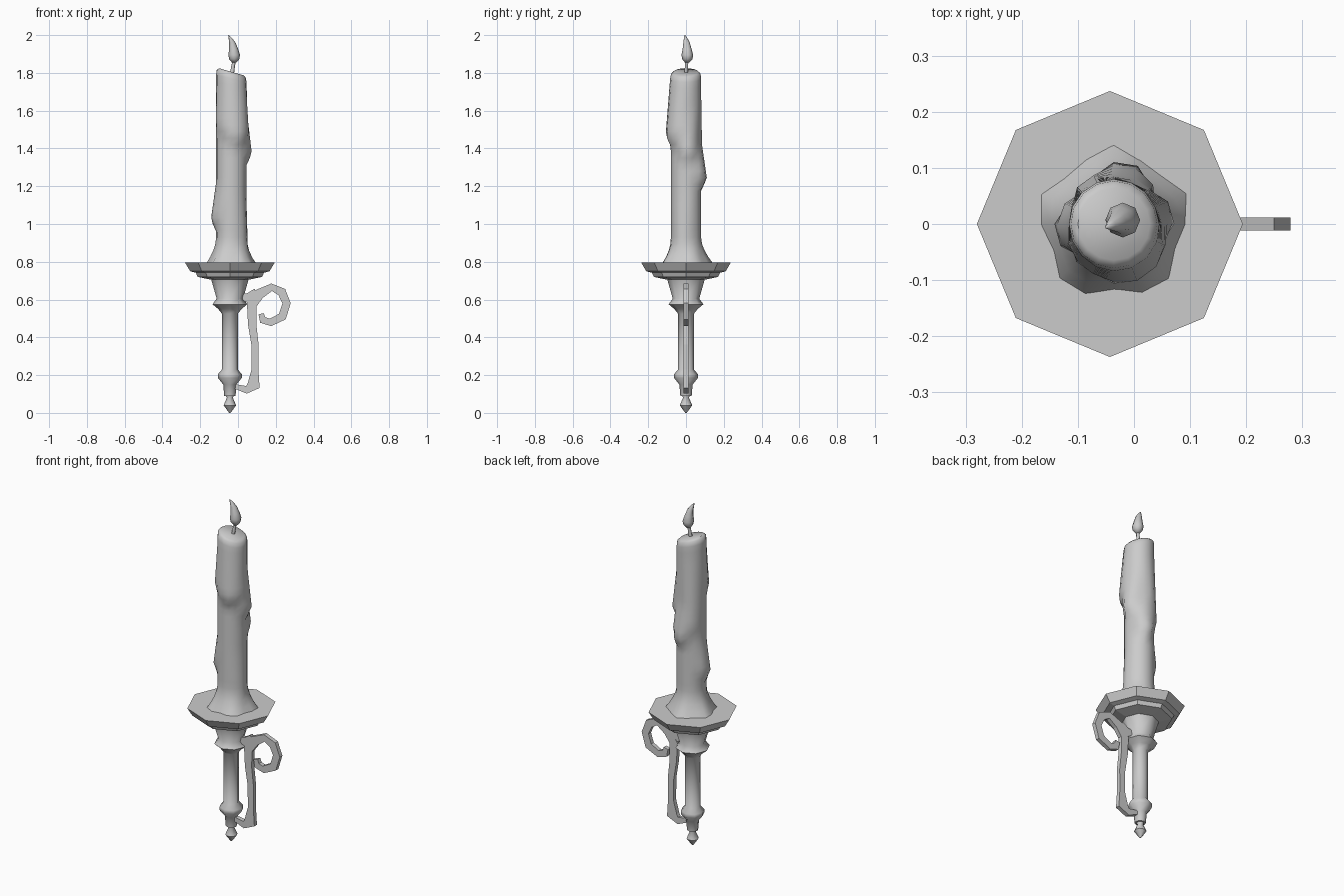
import bpy, bmesh, math
from mathutils import Vector

if "Cube" in bpy.data.objects:
    bpy.data.objects.remove(bpy.data.objects["Cube"])

AXIS = -0.043

grey = bpy.data.materials.new("plain_grey")
grey.use_nodes = True
colour = (0.6, 0.6, 0.6, 1)
grey.diffuse_color = colour
grey.node_tree.nodes["Principled BSDF"].inputs["Base Color"].default_value = colour


def finish(name, bm, angle=None):
    bmesh.ops.recalc_face_normals(bm, faces=bm.faces)
    mesh = bpy.data.meshes.new(name)
    bm.to_mesh(mesh)
    bm.free()
    mesh.materials.append(grey)
    obj = bpy.data.objects.new(name, mesh)
    bpy.context.collection.objects.link(obj)
    if angle:
        bpy.ops.object.select_all(action="DESELECT")
        obj.select_set(True)
        bpy.context.view_layer.objects.active = obj
        bpy.ops.object.shade_smooth_by_angle(angle=math.radians(angle))
    return obj


def loft(name, rings, angle=None):
    """Skin a stack of equal point rings and cap both ends."""
    bm = bmesh.new()
    rows = [[bm.verts.new(p) for p in ring] for ring in rings]
    n = len(rows[0])
    for a, b in zip(rows, rows[1:]):
        for i in range(n):
            j = (i + 1) % n
            bm.faces.new((a[i], a[j], b[j], b[i]))
    bm.faces.new(rows[0])
    bm.faces.new(rows[-1])
    return finish(name, bm, angle)


def circle(x, y, z, r, n=8):
    return [Vector((x + r * math.cos(k * math.tau / n),
                    y + r * math.sin(k * math.tau / n), z)) for k in range(n)]


def turned(name, profile, angle=None):
    return loft(name, [circle(AXIS, 0, z, r) for r, z in profile], angle)


# Turned stem and its finial
turned("stem", [(0.03, 0.09), (0.035, 0.15), (0.063, 0.185), (0.063, 0.205),
                (0.042, 0.23), (0.042, 0.525), (0.062, 0.55), (0.092, 0.575),
                (0.07, 0.605), (0.1, 0.71)], 50)
turned("finial", [(0.004, 0), (0.033, 0.04), (0.016, 0.08), (0.022, 0.095)], 50)

# Octagonal drip dish in two steps
turned("dish_lower", [(0.1, 0.705), (0.17, 0.72), (0.182, 0.745)])
turned("dish", [(0.182, 0.742), (0.21, 0.75), (0.237, 0.795)])

# Wax drips: direction in degrees, half spread, top, bottom, bulge
DRIPS = [(-65, 75, 1.82, 1.46, 0.032), (5, 45, 1.62, 1.37, 0.03),
         (75, 50, 1.45, 1.23, 0.035), (185, 45, 1.22, 1.02, 0.028),
         (-130, 45, 1.75, 1.52, 0.015), (120, 40, 1.7, 1.3, 0.015),
         (-20, 35, 1.15, 0.9, 0.01)]


def wax_radius(deg, z):
    r = 0.08
    for a, spread, top, bottom, bulge in DRIPS:
        d = abs((deg - a + 180) % 360 - 180) / spread
        if d < 1:
            side = math.cos(d * math.pi / 2)
            low = bottom + 0.1 * d * d
            if z >= low:
                t = max(0, min(1, (top - z) / (top - low)))
            else:
                t = max(0, 1 - (low - z) / 0.06)
            r = max(r, 0.08 + bulge * side * t)
    # Spread foot with uneven lobes
    foot = max(0, (0.92 - z) / 0.125)
    return r + foot ** 1.6 * (0.048 + 0.012 * math.cos(math.radians(5 * (deg + 125))))


def wax_ring(z, scale=1, sides=16):
    ring = []
    for k in range(sides):
        deg = k * 360 / sides
        r = wax_radius(deg, z) * scale
        x, y = r * math.cos(math.radians(deg)), r * math.sin(math.radians(deg))
        tilt = -0.28 * x * max(0, (z - 1.6) / 0.2)
        ring.append(Vector((AXIS + 0.007 + x, y, z + tilt)))
    return ring


levels = [0.79 + 0.035 * k for k in range(29)]
loft("candle", [wax_ring(z) for z in levels] + [wax_ring(1.795, 0.96), wax_ring(1.806, 0.8)], 50)

# Wick and leaning flame
loft("wick", [circle(-0.033, 0, 1.79, 0.011, 6), circle(-0.02, 0.005, 1.87, 0.009, 6)], 65)
FLAME = [(-0.02, 0.006, 1.855, 0.012), (-0.02, 0.007, 1.873, 0.027),
         (-0.02, 0.007, 1.895, 0.031), (-0.023, 0.006, 1.925, 0.024),
         (-0.03, 0.003, 1.96, 0.017), (-0.041, -0.002, 1.985, 0.009),
         (-0.05, -0.006, 2.0, 0.002)]
loft("flame", [circle(*p) for p in FLAME], 60)


# Flat scroll handle: x, z and half width along each strip
def strip(name, path, depth=0.012):
    pts = [Vector((x, 0, z)) for x, z, w in path]
    rings = []
    for i, (p, (x, z, w)) in enumerate(zip(pts, path)):
        t = (pts[min(i + 1, len(pts) - 1)] - pts[max(i - 1, 0)]).normalized()
        side = Vector((t.z, 0, -t.x)) * w
        d = Vector((0, depth, 0))
        rings.append([p + side + d, p + side - d, p - side - d, p - side + d])
    return loft(name, rings)


strip("handle", [(-0.015, 0.14, 0.012), (0.045, 0.122, 0.02), (0.083, 0.145, 0.034),
                 (0.09, 0.23, 0.018), (0.09, 0.36, 0.019), (0.075, 0.47, 0.022),
                 (0.073, 0.57, 0.026), (0.113, 0.63, 0.028), (0.178, 0.665, 0.02),
                 (0.232, 0.64, 0.024), (0.257, 0.58, 0.022), (0.235, 0.51, 0.023),
                 (0.172, 0.479, 0.02), (0.131, 0.492, 0.02), (0.122, 0.525, 0.014)])
strip("handle_spur", [(0.0, 0.62, 0.008), (0.05, 0.607, 0.026), (0.1, 0.63, 0.03)], 0.0115)
